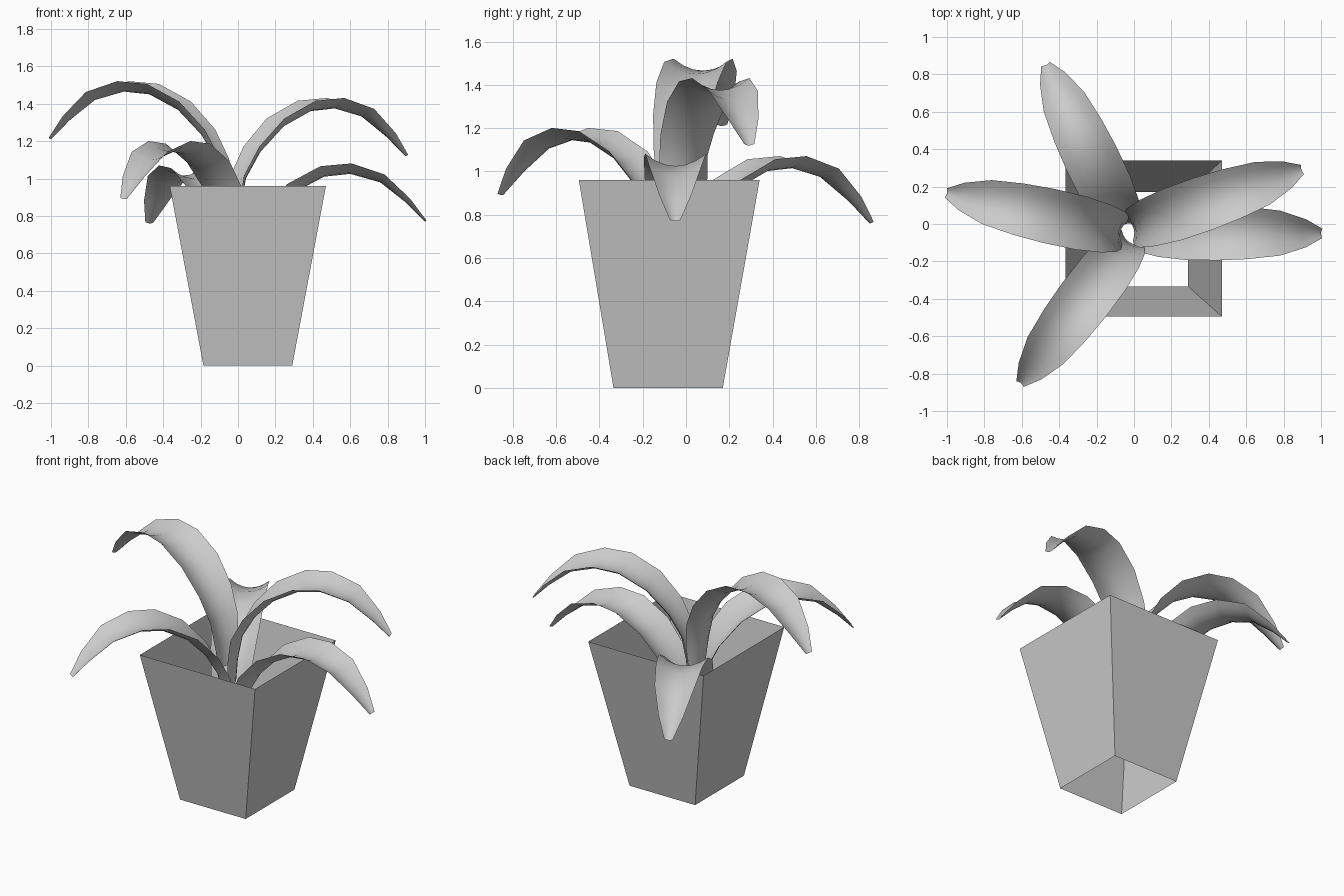
import bpy
from mathutils import Vector

cube = bpy.data.objects.get("Cube")
if cube:
    bpy.data.objects.remove(cube, do_unlink=True)

# One plain grey for pot and leaves
grey = bpy.data.materials.new("plain_grey")
grey.use_nodes = True
grey.diffuse_color = (0.6, 0.6, 0.6, 1)
grey.node_tree.nodes["Principled BSDF"].inputs["Base Color"].default_value = (0.6, 0.6, 0.6, 1)


def make_object(name, verts, faces, smooth=False):
    mesh = bpy.data.meshes.new(name)
    mesh.from_pydata(verts, [], faces)
    mesh.materials.append(grey)
    for face in mesh.polygons:
        face.use_smooth = smooth
    obj = bpy.data.objects.new(name, mesh)
    bpy.context.collection.objects.link(obj)
    return obj


def rectangle(x0, x1, y0, y1, z):
    return [(x0, y0, z), (x1, y0, z), (x1, y1, z), (x0, y1, z)]


# Tapered pot: four thin walls, open at the top and bottom
corners = rectangle(-0.185, 0.29, -0.335, 0.17, 0) + rectangle(-0.365, 0.47, -0.495, 0.34, 0.96)
walls = [(k, (k + 1) % 4, (k + 1) % 4 + 4, k + 4) for k in range(4)]
make_object("pot", corners, walls)

# Midrib stations from tip to base: distance inward, height above tip, width
STATIONS = [(0, 0, 0.05), (0.1, 0.1, 0.15), (0.24, 0.21, 0.24), (0.4, 0.255, 0.28),
            (0.54, 0.24, 0.295), (0.7, 0.155, 0.29), (0.83, 0.02, 0.26),
            (0.91, -0.12, 0.22), (0.94, -0.28, 0.18), (0.95, -0.42, 0.13)]
ACROSS = 6


def make_leaf(name, tip, toward):
    """Arching leaf with a trough-shaped cross-section."""
    tip = Vector(tip)
    inward = (Vector((toward[0], toward[1], tip.z)) - tip).normalized()
    side = Vector((inward.y, -inward.x, 0))
    rib = [tip + inward * d + Vector((0, 0, h)) for d, h, w in STATIONS]
    verts, faces = [], []
    last = len(rib) - 1
    for i, point in enumerate(rib):
        tangent = (rib[min(i + 1, last)] - rib[max(i - 1, 0)]).normalized()
        normal = side.cross(tangent)
        width = STATIONS[i][2]
        for j in range(ACROSS + 1):
            t = 2 * j / ACROSS - 1
            verts.append(point + side * (t * width / 2) + normal * (0.2 * width * t * t))
    row = ACROSS + 1
    for i in range(last):
        for j in range(ACROSS):
            a = i * row + j
            faces.append((a, a + 1, a + row + 1, a + row))
    make_object(name, verts, faces, smooth=True)


# Five copies of the leaf fanned around the centre at different heights
make_leaf("right_leaf", (-1.0, 0.165, 1.21), (-0.06, -0.045))
make_leaf("back_leaf", (-0.47, 0.85, 0.76), (-0.045, -0.025))
make_leaf("front_leaf", (-0.605, -0.85, 0.89), (-0.02, -0.08))
make_leaf("upper_left_leaf", (0.895, 0.29, 1.12), (0.0, -0.02))
make_leaf("lower_left_leaf", (1.0, -0.05, 0.77), (0.05, -0.045))
